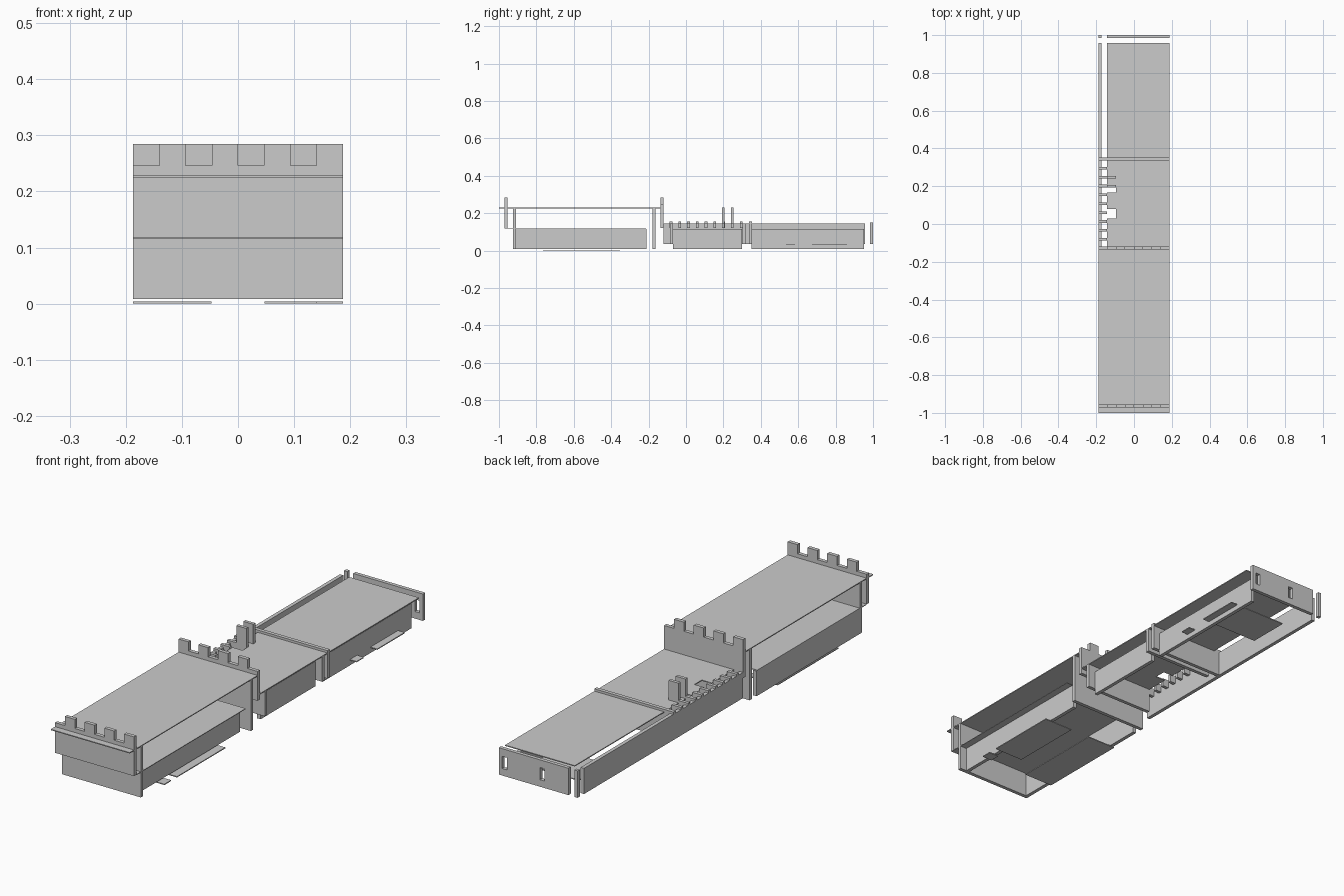
import bpy, bmesh

if "Cube" in bpy.data.objects:
    bpy.data.objects.remove(bpy.data.objects["Cube"])


def prism(name, outline, y0, y1):
    """Upright panel: an x-z outline given thickness along y."""
    bm = bmesh.new()
    face = bm.faces.new([bm.verts.new((x, y0, z)) for x, z in outline])
    new = bmesh.ops.extrude_face_region(bm, geom=[face])["geom"]
    for v in new:
        if isinstance(v, bmesh.types.BMVert):
            v.co.y = y1
    bmesh.ops.recalc_face_normals(bm, faces=bm.faces)
    me = bpy.data.meshes.new(name)
    bm.to_mesh(me)
    bm.free()
    ob = bpy.data.objects.new(name, me)
    bpy.context.collection.objects.link(ob)
    return ob


def box(name, x, y, z):
    return prism(name, [(x[0], z[0]), (x[1], z[0]), (x[1], z[1]), (x[0], z[1])], *y)


def cut(ob, x, y, z):
    cutter = box("cutter", x, y, z)
    cutter.hide_render = True
    cutter.hide_set(True)
    mod = ob.modifiers.new("opening", "BOOLEAN")
    mod.operation = "DIFFERENCE"
    mod.solver = "EXACT"
    mod.object = cutter


W = 0.187
FULL = (-W, W)
RIGHT = (0.14, 0.156)
LEFT = (-W, -0.171)


# battlement panels: eight equal bays, alternately raised
def battlement(name, y0, y1, z0, first_raised):
    pts = [(W, z0), (-W, z0)]
    for i in range(8):
        z = 0.285 if (i % 2 == 0) == first_raised else 0.246
        pts += [(-W + i * W / 4, z), (-W + (i + 1) * W / 4, z)]
    prism(name, pts, y0, y1)


battlement("front_battlement", -0.971, -0.955, 0.117, False)
battlement("rear_battlement", -0.135, -0.119, 0.12, True)

# tall front block
box("upper_roof", FULL, (-1.0, -0.135), (0.225, 0.229))
box("upper_floor", FULL, (-0.955, -0.215), (0.115, 0.118))
box("front_wall", FULL, (-0.925, -0.909), (0.008, 0.225))
box("inner_wall", FULL, (-0.18, -0.164), (0.008, 0.225))
for name, x in (("left", LEFT), ("right", RIGHT)):
    box(f"front_{name}_side", x, (-0.909, -0.21), (0.008, 0.115))
box("left_base_plate", (-W, -0.047), (-0.765, -0.353), (0, 0.004))
box("right_base_plate", (0.047, W), (-0.68, -0.353), (0, 0.004))
box("right_base_tab", (0.14, W), (-0.765, -0.72), (0, 0.004))

# low rear block: terrace with stair openings beside the left wall
terrace = box("terrace", (-0.143, W), (-0.119, 0.957), (0.141, 0.145))
cut(terrace, (-0.2, -0.096), (0.168, 0.2), (0.1, 0.2))
cut(terrace, (-0.2, -0.096), (0.03, 0.08), (0.1, 0.2))
box("long_left_wall", LEFT, (-0.119, 0.957), (0.035, 0.145))
box("middle_right_side", RIGHT, (-0.07, 0.30), (0.008, 0.115))
box("back_right_side", RIGHT, (0.35, 0.952), (0.008, 0.115))
for i, y in enumerate((-0.086, 0.302)):
    box(f"cross_wall_{i + 1}", (-0.143, W), (y, y + 0.016), (0.035, 0.141))
box("divider_wall", FULL, (0.337, 0.353), (0.035, 0.155))

# back wall with two window slots, and its corner post
back = box("back_wall", (-0.143, W), (0.984, 1.0), (0.035, 0.15))
for x in (-0.03, 0.149):
    cut(back, (x, x + 0.022), (0.95, 1.05), (0.065, 0.117))
box("corner_post", LEFT, (0.984, 1.0), (0.035, 0.15))

# stair treads along the left wall and two tall posts
for i in range(9):
    y = -0.08 + i * 0.0468
    box(f"stair_tread_{i + 1}", (-W, -0.143), (y - 0.007, y + 0.007), (0.12, 0.155))
for i, y in enumerate((0.2, 0.247)):
    box(f"stair_post_{i + 1}", (-0.143, -0.096), (y - 0.007, y + 0.007), (0.12, 0.229))

# plates under the rear block
box("rear_base_plate", (-0.093, W), (0.675, 0.86), (0.029, 0.033))
box("rear_base_tab", (0.12, W), (0.535, 0.583), (0.029, 0.033))
